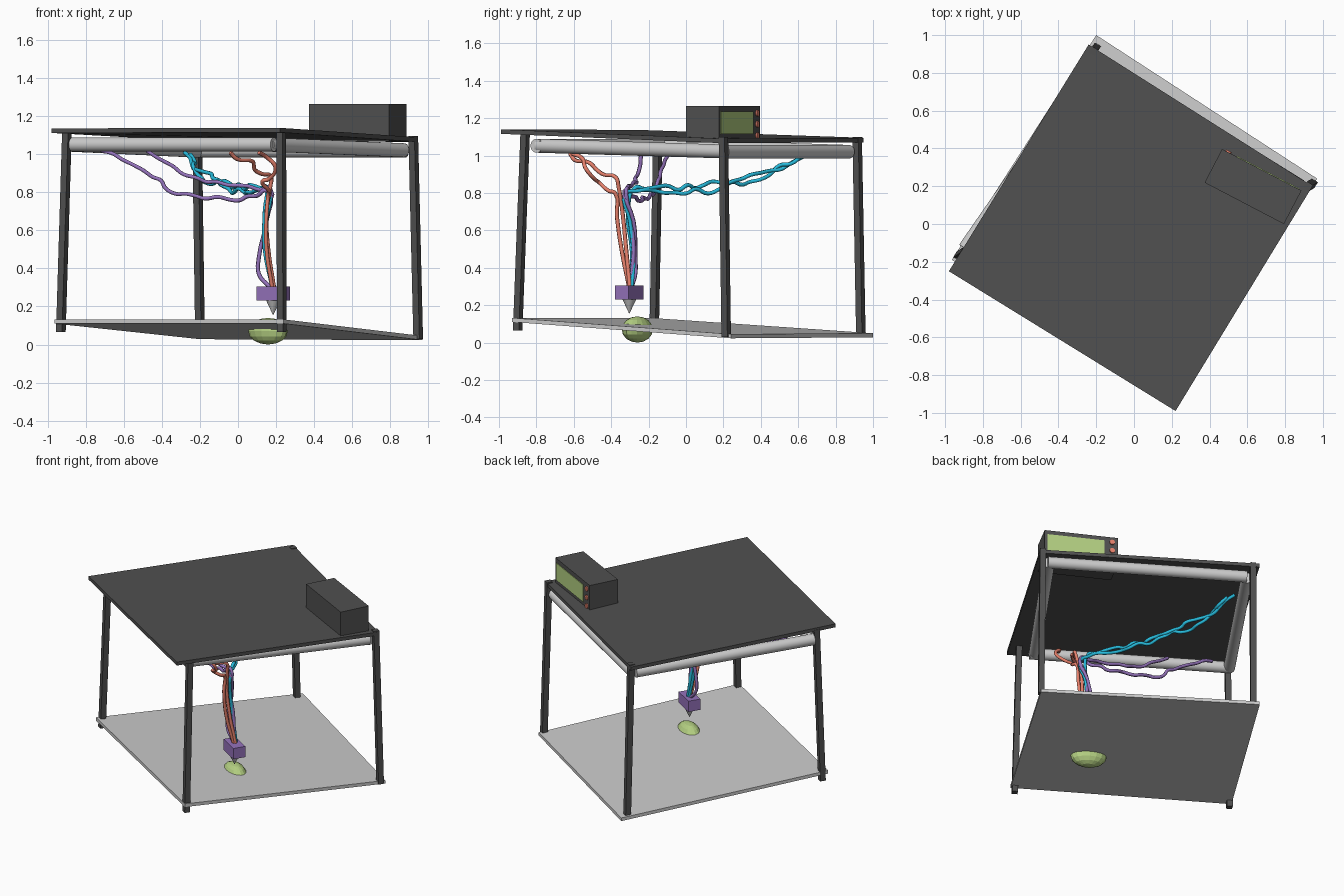
import bpy, bmesh, math, random
from mathutils import Vector, Matrix, Euler

if "Cube" in bpy.data.objects:
    bpy.data.objects.remove(bpy.data.objects["Cube"])

random.seed(4)
YAW = math.radians(-31.7)


def material(name, rgb):
    m = bpy.data.materials.new(name)
    m.diffuse_color = (*rgb, 1)
    m.use_nodes = True
    m.node_tree.nodes["Principled BSDF"].inputs["Base Color"].default_value = m.diffuse_color
    return m


DARK = material("dark_grey", (0.08, 0.08, 0.08))
GREEN = material("green", (0.45, 0.62, 0.22))
PURPLE = material("purple", (0.30, 0.17, 0.50))
CORAL = material("coral", (0.80, 0.22, 0.15))
CYAN = material("cyan", (0.02, 0.50, 0.72))


def finish(name, bm, mat=None, smooth=False):
    bmesh.ops.recalc_face_normals(bm, faces=bm.faces)
    me = bpy.data.meshes.new(name)
    bm.to_mesh(me)
    bm.free()
    ob = bpy.data.objects.new(name, me)
    bpy.context.collection.objects.link(ob)
    if mat:
        me.materials.append(mat)
    if smooth:
        bpy.context.view_layer.objects.active = ob
        ob.select_set(True)
        bpy.ops.object.shade_smooth_by_angle(angle=math.radians(40))
        ob.select_set(False)
    return ob


def slab(name, corners, thick, mat=None):
    # corners give the top surface
    bm = bmesh.new()
    top = bm.faces.new([bm.verts.new(c) for c in corners])
    ext = bmesh.ops.extrude_face_region(bm, geom=[top], use_keep_orig=True)
    for v in ext["geom"]:
        if isinstance(v, bmesh.types.BMVert):
            v.co.z -= thick
    return finish(name, bm, mat)


def box(name, loc, size, yaw, mat=None):
    bm = bmesh.new()
    bmesh.ops.create_cube(bm, size=1, matrix=Matrix.LocRotScale(
        Vector(loc), Euler((0, 0, yaw)), Vector(size)))
    return finish(name, bm, mat)


def rod(name, a, b, r1, r2, sides, mat=None, smooth=True):
    a, b = Vector(a), Vector(b)
    d = b - a
    bm = bmesh.new()
    m = Matrix.Translation((a + b) / 2) @ d.to_track_quat('Z', 'Y').to_matrix().to_4x4()
    bmesh.ops.create_cone(bm, cap_ends=True, segments=sides, radius1=r1, radius2=r2,
                          depth=d.length, matrix=m)
    return finish(name, bm, mat, smooth)


# Tilted base and top plates
slab("base_plate", [(-.965, -.19, .132), (.24, -.93, .132), (.97, .24, .045), (-.2, 1, .05)], .022)
slab("top_plate", [(-.98, -.25, 1.137), (.22, -.99, 1.14), (.945, .2, 1.09), (-.24, .95, 1.095)],
     .024, DARK)

# Four slightly leaning square legs
legs = {"left": ((-.932, -.17, .065), (-.90, -.15, 1.12)),
        "front": ((.23, -.90, .065), (.228, -.86, 1.12)),
        "right": ((.948, .215, .03), (.922, .2, 1.098)),
        "back": ((-.2, .935, .035), (-.215, .915, 1.10))}
for side, (lo, hi) in legs.items():
    bm = bmesh.new()
    bmesh.ops.create_cube(bm, size=1)
    for v in bm.verts:
        off = Matrix.Rotation(YAW, 3, 'Z') @ Vector((v.co.x, v.co.y, 0)) * .037
        v.co = Vector(hi if v.co.z > 0 else lo) + off
    finish(side + "_leg", bm, DARK)

# Round tubes under the top plate
tubes = {"front": ((-.88, -.13, 1.052), (.19, -.80, 1.052)),
         "right": ((.16, -.79, 1.052), (.87, .2, 1.022)),
         "left": ((-.895, -.13, 1.052), (-.21, .86, 1.02)),
         "back": ((-.2, .87, 1.02), (.88, .2, 1.02))}
for side, (a, b) in tubes.items():
    rod(side + "_tube", a, b, .037, .037, 24)

# Print head with nozzle
box("print_head", (.185, -.303, .268), (.155, .083, .075), YAW, PURPLE)
rod("nozzle", (.185, -.303, .155), (.185, -.303, .232), 0.001, .037, 12)

# Low-poly blob set into the base
bm = bmesh.new()
bmesh.ops.create_uvsphere(bm, u_segments=16, v_segments=8, radius=1, matrix=Matrix.LocRotScale(
    Vector((.158, -.26, .07)), Euler((0, 0, YAW)), Vector((.115, .068, .07))))
finish("blob", bm, GREEN)

# Control box with screen and knobs on its back face
yaw = math.radians(-27.6)
frame = Matrix.Translation((.63, .198, 1.167)) @ Matrix.Rotation(yaw, 4, 'Z')
box("control_box", frame.translation, (.474, .2, .195), yaw, DARK)
box("screen", frame @ Vector((.035, .1, .008)), (.37, .008, .12), yaw, GREEN)
for i, z in enumerate((-.06, 0, .06)):
    rod(f"knob_{i + 1}", frame @ Vector((-.2, .097, z)), frame @ Vector((-.2, .108, z)),
        .017, .017, 12, CORAL)


# Loose cables: a wavy run along the top, then a drop to the head
def cable(name, run, drop, wave, mat):
    pts = []
    for p, q in zip(run, run[1:]):
        p, q = Vector(p), Vector(q)
        n = max(2, round((q - p).length / .06))
        for i in range(n):
            jit = Vector([random.uniform(-wave, wave) for _ in range(3)])
            pts.append(p.lerp(q, i / n) + (jit if pts else Vector()))
    pts += [Vector(run[-1])] + [Vector(p) for p in drop]
    cu = bpy.data.curves.new(name, 'CURVE')
    cu.dimensions = '3D'
    cu.bevel_depth = .011
    cu.bevel_resolution = 1
    cu.resolution_u = 4
    cu.use_fill_caps = True
    sp = cu.splines.new('BEZIER')
    sp.bezier_points.add(len(pts) - 1)
    for bp, p in zip(sp.bezier_points, pts):
        bp.co = p
        bp.handle_left_type = bp.handle_right_type = 'AUTO'
    cu.materials.append(mat)
    bpy.context.collection.objects.link(bpy.data.objects.new(name, cu))


cable("coral_cable_1", [(-.04, -.62, 1.01), (.06, -.53, .95), (.14, -.42, .91), (.17, -.36, .83)],
      [(.15, -.34, .70), (.16, -.32, .50), (.19, -.30, .30)], .022, CORAL)
cable("coral_cable_2", [(.11, -.61, 1.01), (.18, -.52, .93), (.13, -.45, .84), (.16, -.38, .80)],
      [(.15, -.37, .68), (.15, -.345, .50), (.18, -.305, .30)], .022, CORAL)
cable("cyan_cable_1", [(-.28, .66, 1.01), (-.23, .50, .94), (-.10, .25, .87), (0, 0, .83),
                       (.15, -.27, .83)],
      [(.14, -.31, .70), (.14, -.29, .50), (.18, -.29, .30)], .014, CYAN)
cable("cyan_cable_2", [(-.25, .62, 1.0), (-.2, .40, .88), (-.02, .12, .81), (.08, -.12, .81),
                       (.17, -.32, .80)],
      [(.15, -.30, .65), (.16, -.28, .45), (.19, -.29, .30)], .014, CYAN)
cable("purple_cable_1", [(-.72, -.09, 1.02), (-.50, -.14, .92), (-.33, -.18, .80),
                         (.0, -.25, .755), (.15, -.33, .81)],
      [(.15, -.28, .65), (.11, -.27, .46), (.11, -.27, .37), (.17, -.29, .30)], .01, PURPLE)
cable("purple_cable_2", [(-.48, -.24, 1.02), (-.28, -.26, .90), (-.05, -.29, .83),
                         (.17, -.32, .82)],
      [(.14, -.30, .68), (.16, -.28, .50), (.18, -.30, .30)], .012, PURPLE)
